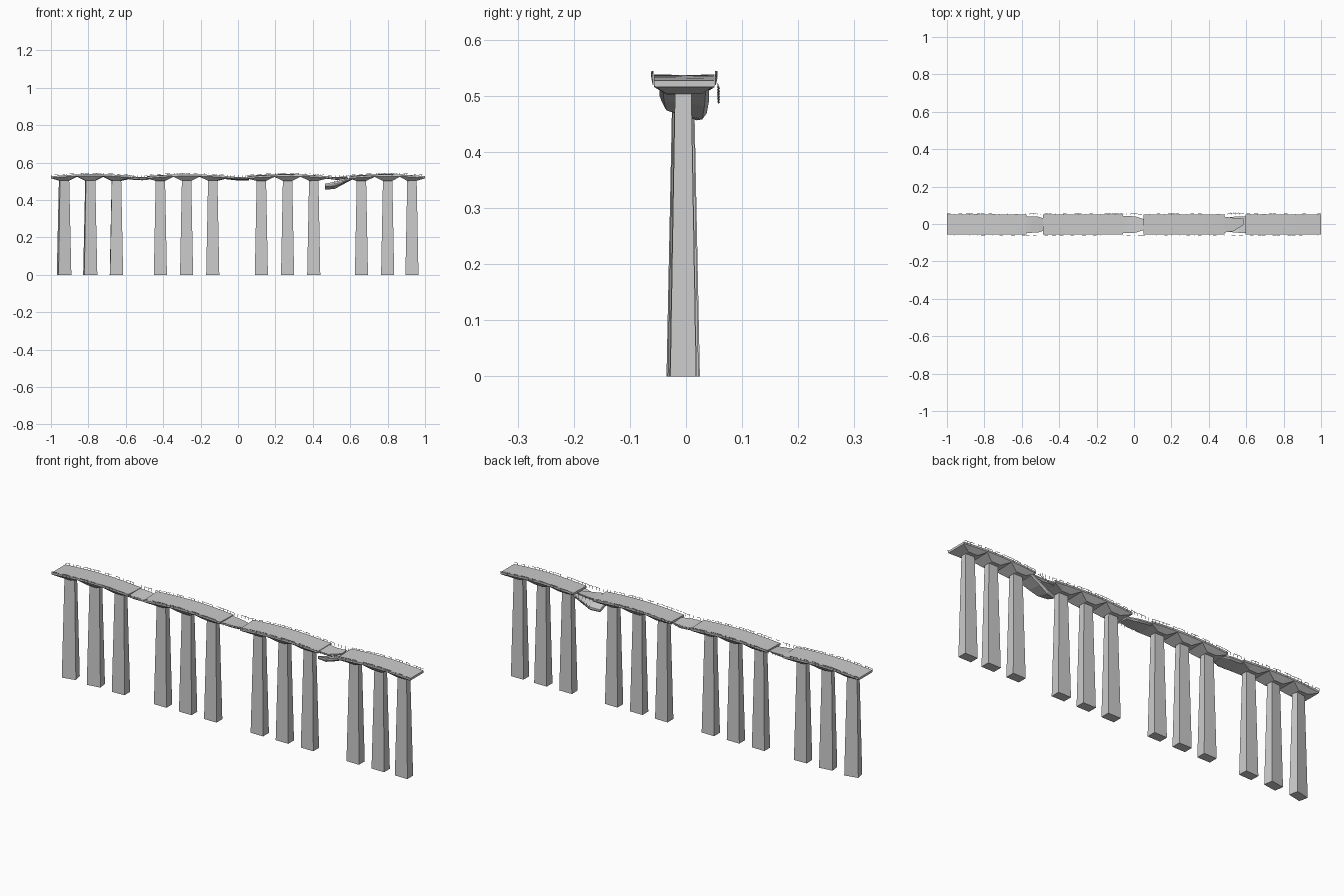
import bpy, bmesh, math, random
from mathutils import Matrix, Vector

if "Cube" in bpy.data.objects:
    bpy.data.objects.remove(bpy.data.objects["Cube"])

random.seed(4)
YC = -0.003            # centre line of the deck
HALF = 0.054           # half width of the deck


def make_object(name, bm):
    bmesh.ops.recalc_face_normals(bm, faces=bm.faces)
    me = bpy.data.meshes.new(name)
    bm.to_mesh(me)
    bm.free()
    ob = bpy.data.objects.new(name, me)
    bpy.context.collection.objects.link(ob)
    return ob


def loft(name, rings):
    bm = bmesh.new()
    loops = [[bm.verts.new(p) for p in r] for r in rings]
    n = len(rings[0])
    for a, b in zip(loops, loops[1:]):
        for i in range(n):
            j = (i + 1) % n
            bm.faces.new((a[i], a[j], b[j], b[i]))
    bm.faces.new(loops[0][::-1])
    bm.faces.new(loops[-1])
    return make_object(name, bm)


def section(x, top, slab, low, half, soffit, roll, yc=YC):
    # six-sided slab section: flat top, short edges, tapered underside
    pts = [(-half, top), (half, top), (half, top - slab),
           (soffit, low), (-soffit, low), (-half, top - slab)]
    return [(x, yc + y, z + roll * y) for y, z in pts]


def add_bar(bm, a, b, t):
    # square bar between two points
    a, b = Vector(a), Vector(b)
    d = b - a
    m = (Matrix.Translation((a + b) / 2) @ d.to_track_quat('Z', 'Y').to_matrix().to_4x4()
         @ Matrix.Diagonal((t, t, d.length, 1)))
    bmesh.ops.create_cube(bm, size=1, matrix=m)


# deck groups: start, end, roll at start and end, pier positions
groups = [(-1.0, -0.485, 0.0, -0.05, (-0.93, -0.79, -0.65)),
          (-0.487, 0.0, 0.03, -0.03, (-0.415, -0.275, -0.135)),
          (0.05, 0.50, 0.04, 0.0, (0.125, 0.265, 0.405)),
          (0.595, 1.0, 0.04, 0.0, (0.66, 0.80, 0.93))]
ends = [-0.575, -0.06, 0.485, 1.0]     # where the full-width deck stops


def group_top(g, x):
    a, b = groups[g][0], ends[g]
    t = (x - a) / (b - a)
    return 0.527 + 0.010 * math.sin(math.pi * min(1, max(0, t)))


# square tapering piers
angles = [12, 8, 2] + [0] * 9
k = 0
for g, (a, b, r0, r1, piers) in enumerate(groups):
    for x in piers:
        c, s = math.cos(math.radians(angles[k])), math.sin(math.radians(angles[k]))
        rings = []
        for z, hx, hy in ((0, 0.035, 0.023), (0.51, 0.025, 0.0145)):
            rings.append([(x + u * hx * c - v * hy * s, -0.005 + u * hx * s + v * hy * c, z)
                          for u, v in ((-1, -1), (1, -1), (1, 1), (-1, 1))])
        loft("pier_%02d" % (k + 1), rings)
        k += 1

# deck of each group, flaring down onto its piers
for g, (a, b, r0, r1, piers) in enumerate(groups):
    end = ends[g]
    stations = [(a, 0)]
    for i, x in enumerate(piers):
        stations += [(x - 0.026, 1), (x + 0.026, 1)]
        if i < 2:
            stations.append(((x + piers[i + 1]) / 2, 0))
    stations.append((end, 0))
    rings = []
    for x, on_pier in stations:
        top = group_top(g, x)
        roll = r0 + (r1 - r0) * (x - a) / (end - a)
        low = 0.503 if on_pier else top - 0.011
        rings.append(section(x, top, 0.009, low, HALF, 0.031 if on_pier else 0.051, roll))
    loft("deck_%d" % (g + 1), rings)

# sagging link spans between the first groups
loft("link_span_1", [section(-0.60, 0.524, 0.007, 0.513, 0.044, 0.040, 0.0),
                     section(-0.55, 0.522, 0.007, 0.508, 0.044, 0.036, 0.05),
                     section(-0.51, 0.520, 0.007, 0.508, 0.042, 0.034, 0.08),
                     section(-0.475, 0.519, 0.005, 0.511, 0.030, 0.026, 0.08)])
loft("link_span_2", [section(-0.08, 0.524, 0.007, 0.513, 0.046, 0.040, 0.0),
                     section(-0.03, 0.522, 0.007, 0.509, 0.046, 0.038, -0.05),
                     section(0.01, 0.520, 0.007, 0.506, 0.043, 0.036, -0.08),
                     section(0.06, 0.518, 0.006, 0.507, 0.026, 0.022, -0.08)])

# collapsed span hanging from the last group
loft("hanging_span", [section(0.465, 0.478, 0.006, 0.464, 0.025, 0.022, -0.35),
                      section(0.515, 0.487, 0.008, 0.466, 0.040, 0.032, -0.25),
                      section(0.56, 0.503, 0.008, 0.486, 0.044, 0.036, -0.10),
                      section(0.61, 0.521, 0.007, 0.509, 0.044, 0.038, 0.0)])
# broken lip left on the third group
loft("broken_lip", [section(0.47, 0.525, 0.007, 0.514, 0.044, 0.040, 0.0),
                    section(0.53, 0.520, 0.006, 0.509, 0.036, 0.030, 0.08),
                    section(0.585, 0.525, 0.005, 0.517, 0.018, 0.014, 0.10, 0.012)])


# thin railings with missing lengths
def rail_height(x):
    for g in range(4):
        if groups[g][0] <= x <= ends[g]:
            return group_top(g, x)
    return 0.525


for name, side in (("front_railing", -1), ("back_railing", 1)):
    bm = bmesh.new()
    y0 = YC + side * (HALF + 0.0015)
    n = 100
    for i in range(n):
        x0, x1 = -1 + 2 * i / n, -1 + 2 * (i + 1) / n
        z0, z1 = rail_height(x0), rail_height(x1)
        lean = side * random.uniform(0, 0.003)
        if random.random() < 0.85:
            add_bar(bm, (x0 + 0.002, y0, z0 - 0.006), (x0 + 0.002, y0 + lean, z0 + 0.007), 0.0016)
        if random.random() < 0.7:
            add_bar(bm, (x0 + 0.002, y0 + lean, z0 + 0.006), (x1, y0 + lean, z1 + 0.006), 0.0014)
    make_object(name, bm)

# fallen lengths of railing beside the collapsed span
bm = bmesh.new()
for i in range(6):
    x, z = 0.50 + i * 0.015, 0.487 + i * 0.005
    add_bar(bm, (x, 0.058, z), (x + 0.012, 0.057, z + 0.004), 0.002)
    add_bar(bm, (x, 0.060, z), (x, 0.056, z + 0.010), 0.002)
make_object("fallen_railing", bm)
